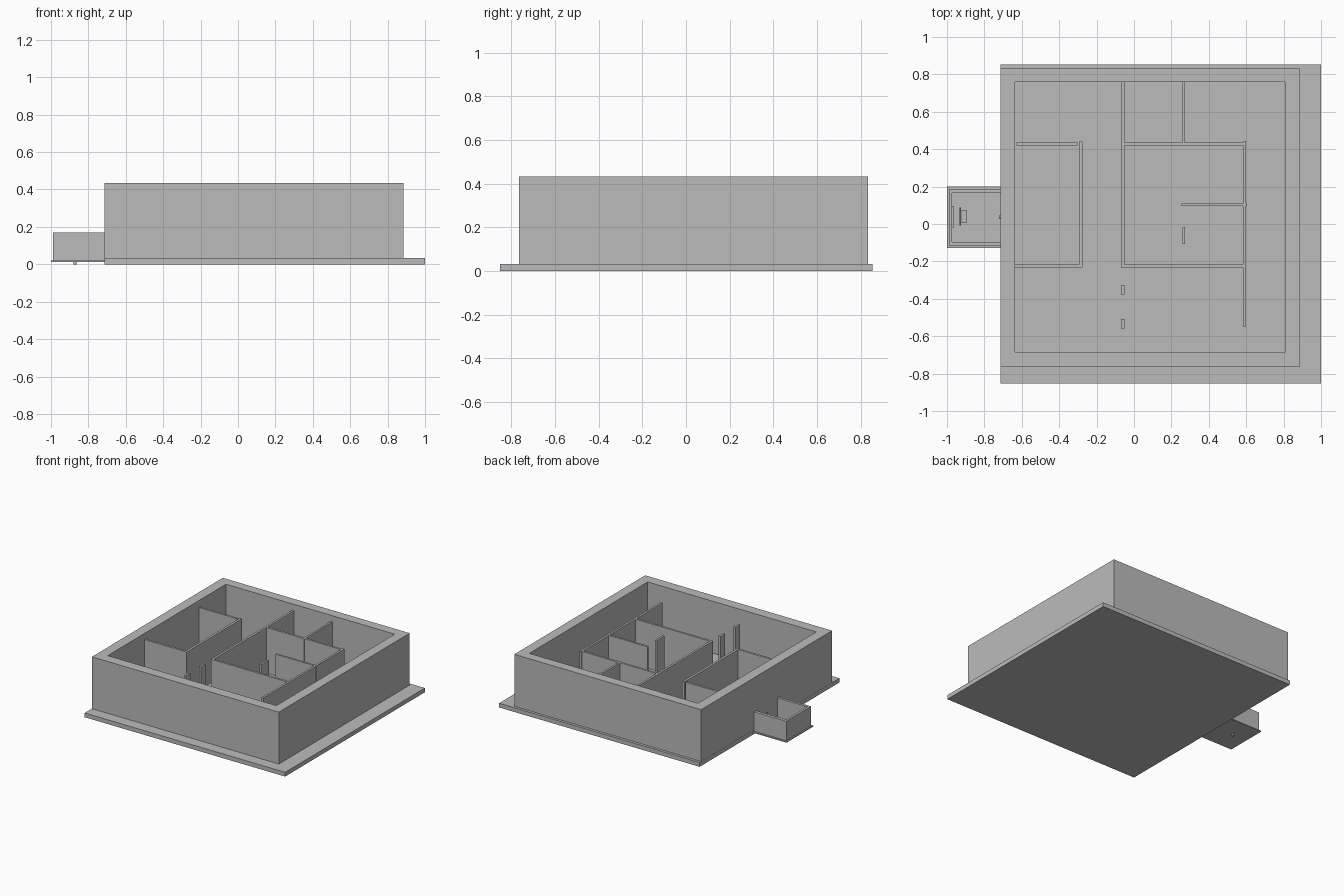
import bpy, bmesh, math

if "Cube" in bpy.data.objects:
    bpy.data.objects.remove(bpy.data.objects["Cube"])

grey = bpy.data.materials.new("plain grey")
grey.diffuse_color = (0.5, 0.5, 0.5, 1)
grey.use_nodes = True
grey.node_tree.nodes["Principled BSDF"].inputs["Base Color"].default_value = grey.diffuse_color


def finish(name, bm):
    bmesh.ops.recalc_face_normals(bm, faces=bm.faces)
    me = bpy.data.meshes.new(name)
    bm.to_mesh(me)
    bm.free()
    me.materials.append(grey)
    ob = bpy.data.objects.new(name, me)
    bpy.context.collection.objects.link(ob)
    return ob


def prism(name, pts, z0, z1):
    bm = bmesh.new()
    lo = [bm.verts.new((x, y, z0)) for x, y in pts]
    hi = [bm.verts.new((x, y, z1)) for x, y in pts]
    bm.faces.new(lo)
    bm.faces.new(hi)
    n = len(pts)
    for i in range(n):
        j = (i + 1) % n
        bm.faces.new((lo[i], lo[j], hi[j], hi[i]))
    return finish(name, bm)


def rect(x0, x1, y0, y1):
    return [(x0, y0), (x1, y0), (x1, y1), (x0, y1)]


def box(name, x0, x1, y0, y1, z0, z1):
    return prism(name, rect(x0, x1, y0, y1), z0, z1)


def ring(name, outer, inner, z0, z1):
    bm = bmesh.new()
    loops = [[bm.verts.new((x, y, z)) for x, y in p]
             for p, z in ((outer, z0), (outer, z1), (inner, z1), (inner, z0))]
    for a in range(4):
        p, q = loops[a], loops[(a + 1) % 4]
        for i in range(4):
            j = (i + 1) % 4
            bm.faces.new((p[i], p[j], q[j], q[i]))
    return finish(name, bm)


def cylinder(name, centre, r, depth, axis="Z"):
    rot = (0, math.pi / 2, 0) if axis == "X" else (math.pi / 2, 0, 0) if axis == "Y" else (0, 0, 0)
    bpy.ops.mesh.primitive_cylinder_add(vertices=20, radius=r, depth=depth,
                                        location=centre, rotation=rot)
    ob = bpy.context.object
    ob.name = name
    ob.data.materials.append(grey)
    bpy.ops.object.shade_smooth_by_angle()


# Base slab and outer walls
box("floor_slab", -0.715, 1.0, -0.852, 0.854, 0, 0.033)
ring("outer_walls", rect(-0.714, 0.885, -0.765, 0.834),
     rect(-0.635, 0.808, -0.685, 0.76), 0.033, 0.434)

# Inner partitions and door posts: x0, x1, y0, y1
FLOOR, TOP = 0.033, 0.385
partitions = {
    "left_back_partition": (-0.628, -0.302, 0.421, 0.437),
    "left_side_partition": (-0.294, -0.276, -0.233, 0.441),
    "left_front_partition": (-0.635, -0.285, -0.233, -0.217),
    "hall_partition": (-0.069, -0.052, -0.234, 0.76),
    "middle_back_partition": (-0.055, 0.59, 0.421, 0.437),
    "back_divider": (0.258, 0.274, 0.417, 0.76),
    "right_partition": (0.584, 0.6, -0.548, 0.441),
    "short_divider": (0.253, 0.604, 0.095, 0.11),
    "middle_front_partition": (-0.069, 0.59, -0.233, -0.217),
    "door_post_a": (-0.069, -0.052, -0.378, -0.325),
    "door_post_b": (-0.069, -0.052, -0.56, -0.507),
    "door_post_c": (0.258, 0.274, -0.106, -0.015),
}
for name, (x0, x1, y0, y1) in partitions.items():
    box(name, x0, x1, y0, y1, FLOOR, TOP)

# Annex: thin floor and a three-sided low wall
box("annex_floor", -1.0, -0.71, -0.127, 0.2, 0.013, 0.021)
prism("annex_wall", [(-0.714, -0.115), (-0.99, -0.115), (-0.99, 0.188), (-0.714, 0.188),
                     (-0.714, 0.165), (-0.973, 0.165), (-0.973, -0.095), (-0.714, -0.095)],
      0.021, 0.171)

# Small fittings inside the annex
box("wall_plate", -0.973, -0.963, -0.02, 0.095, 0.06, 0.12)
box("fitting_body", -0.926, -0.893, 0.008, 0.073, 0.021, 0.06)
cylinder("fitting_bar", (-0.929, 0.041, 0.06), 0.004, 0.097, "Y")
cylinder("drain_pipe", (-0.872, 0.04, 0.0115), 0.008, 0.023)
cylinder("wall_knob", (-0.717, 0.038, 0.1), 0.008, 0.012, "X")
